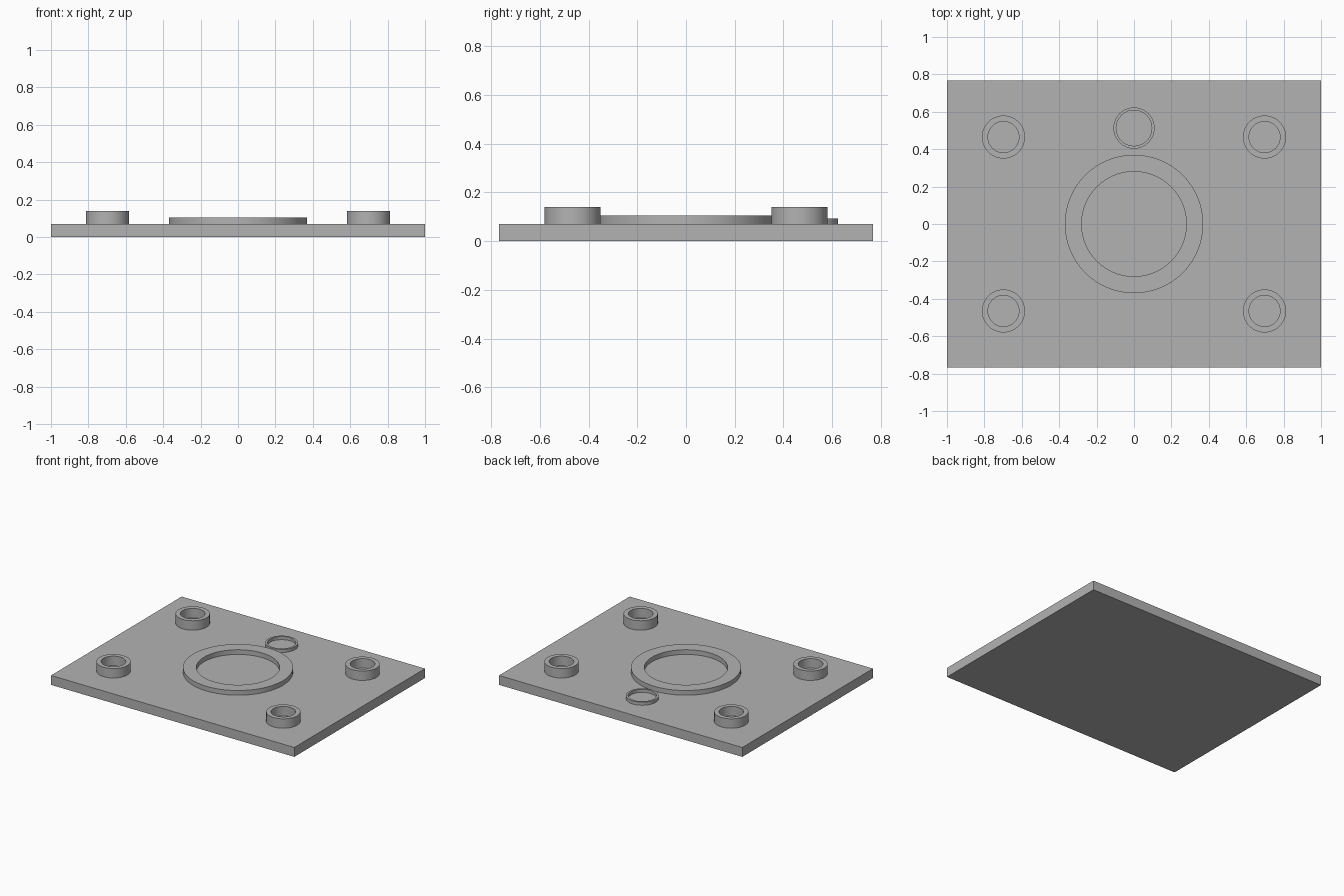
import bpy
import bmesh
import math

cube = bpy.data.objects.get("Cube")
if cube:
    bpy.data.objects.remove(cube, do_unlink=True)

# Single plain grey
GREY = (0.45, 0.45, 0.45, 1.0)
grey = bpy.data.materials.new("plain grey")
grey.use_nodes = True
grey.diffuse_color = GREY
grey.node_tree.nodes["Principled BSDF"].inputs["Base Color"].default_value = GREY

PLATE_TOP = 0.07
HALF_DEPTH = 0.767


def add_object(name, bm, location):
    mesh = bpy.data.meshes.new(name)
    bm.to_mesh(mesh)
    bm.free()
    mesh.materials.append(grey)
    obj = bpy.data.objects.new(name, mesh)
    obj.location = location
    bpy.context.collection.objects.link(obj)
    return obj


def add_ring(name, x, y, outer, inner, height, sides=96):
    """Square-section ring standing on the plate, lathed from its profile."""
    bm = bmesh.new()
    profile = [(inner, 0), (outer, 0), (outer, height), (inner, height)]
    loops = []
    for i in range(sides):
        a = 2 * math.pi * i / sides
        loops.append([bm.verts.new((r * math.cos(a), r * math.sin(a), z))
                      for r, z in profile])
    for i in range(sides):
        here, there = loops[i], loops[(i + 1) % sides]
        for j in range(1, len(profile)):
            k = (j + 1) % len(profile)
            bm.faces.new((here[j], there[j], there[k], here[k]))
    bmesh.ops.recalc_face_normals(bm, faces=bm.faces)
    obj = add_object(name, bm, (x, y, PLATE_TOP))
    bpy.ops.object.select_all(action="DESELECT")
    obj.select_set(True)
    bpy.context.view_layer.objects.active = obj
    bpy.ops.object.shade_smooth_by_angle(angle=math.radians(30))
    return obj


# Base plate
bm = bmesh.new()
bmesh.ops.create_cube(bm, size=1)
bmesh.ops.scale(bm, vec=(2, 2 * HALF_DEPTH, PLATE_TOP), verts=bm.verts)
add_object("base_plate", bm, (0, 0, PLATE_TOP / 2))

# Central ring and the thin ring behind it
add_ring("central_ring", 0, 0, 0.37, 0.28, 0.035)
add_ring("thin_back_ring", 0, 0.513, 0.11, 0.095, 0.023)

# Four corner bosses
for side, x in (("left", 0.698), ("right", -0.698)):
    for end, y in (("front", -0.465), ("back", 0.465)):
        add_ring(f"{end}_{side}_boss", x, y, 0.115, 0.083, 0.07)
